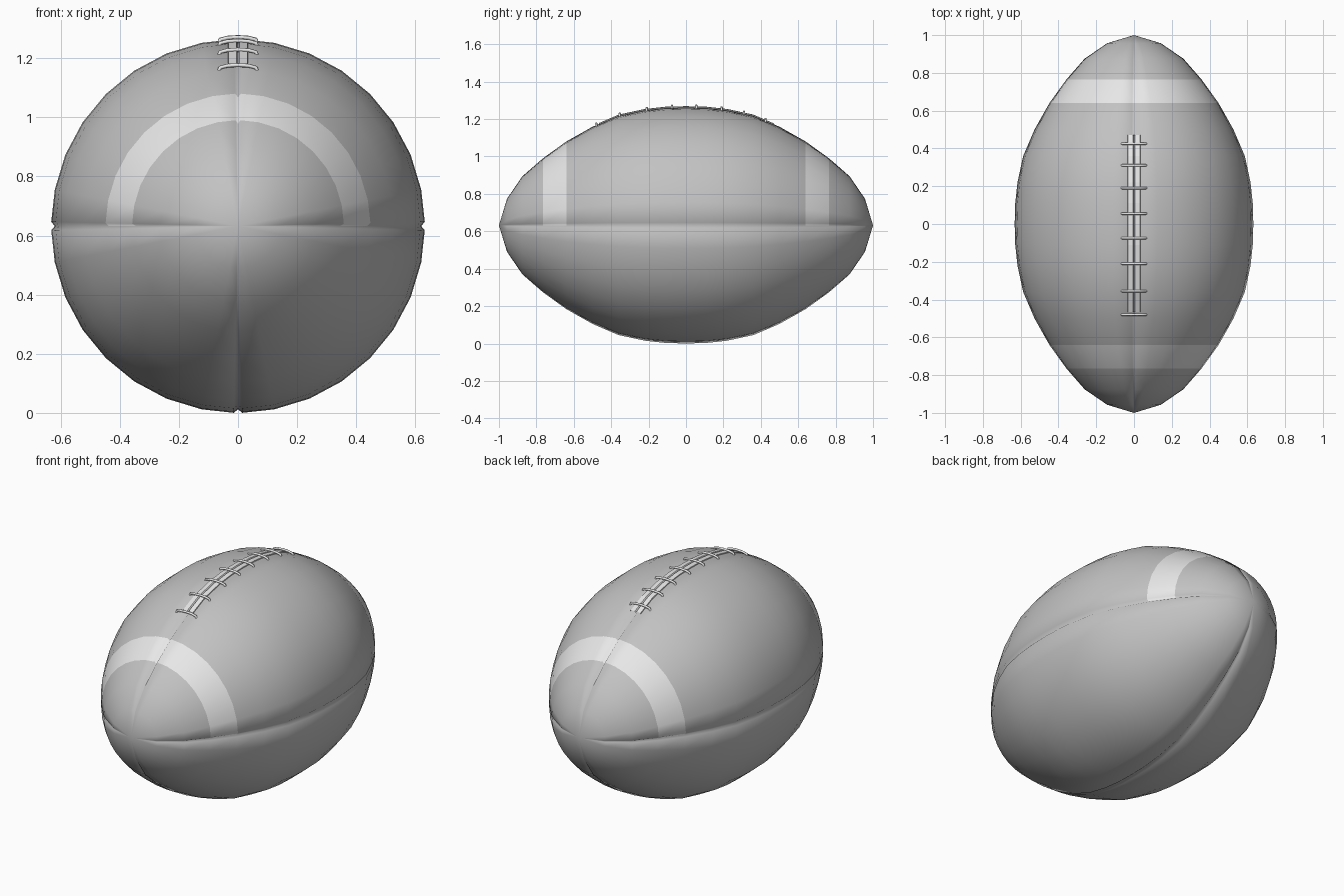
import bpy, bmesh, math

if "Cube" in bpy.data.objects:
    bpy.data.objects.remove(bpy.data.objects["Cube"])

CZ = 0.632  # height of the long axis
# half profile: (distance along the ball, radius)
HALF = [(0.0, 0.632), (0.11, 0.629), (0.22, 0.617), (0.36, 0.587), (0.5, 0.527),
        (0.64, 0.448), (0.765, 0.358), (0.875, 0.262), (0.957, 0.142)]
RINGS = [(-y, r) for y, r in reversed(HALF[1:])] + HALF


def material(name, v):
    m = bpy.data.materials.new(name)
    m.diffuse_color = (v, v, v, 1)
    m.use_nodes = True
    m.node_tree.nodes["Principled BSDF"].inputs["Base Color"].default_value = m.diffuse_color
    return m


leather = material("mid_grey", 0.54)
pale = material("pale_grey", 0.8)


def radius(y):
    y = abs(y)
    for (a, ra), (b, rb) in zip(HALF, HALF[1:]):
        if a <= y <= b:
            return ra + (rb - ra) * (y - a) / (b - a)
    return 0.0


def finish(bm, name, mats):
    bmesh.ops.recalc_face_normals(bm, faces=bm.faces)
    me = bpy.data.meshes.new(name)
    bm.to_mesh(me)
    bm.free()
    for m in mats:
        me.materials.append(m)
    for p in me.polygons:
        p.use_smooth = True
    ob = bpy.data.objects.new(name, me)
    bpy.context.collection.objects.link(ob)
    return ob


# ball: four panels meeting in narrow grooves
angles = []
for q in range(4):
    for d in [0, 1.3] + [11.25 * i for i in range(1, 8)] + [88.7]:
        angles.append((q * 90 + d, d == 0))
bm = bmesh.new()
rows = []
for y, r in RINGS:
    row = []
    for a, seam in angles:
        rr = r - 0.012 * min(1, r / 0.3) if seam else r
        t = math.radians(a)
        row.append(bm.verts.new((rr * math.cos(t), y, CZ + rr * math.sin(t))))
    rows.append(row)
n = len(angles)
for ra, rb in zip(rows, rows[1:]):
    for i in range(n):
        j = (i + 1) % n
        f = bm.faces.new((ra[i], ra[j], rb[j], rb[i]))
        c = f.calc_center_median()
        # painted bands on the upper panels only
        if 0.64 < abs(c.y) < 0.765 and c.z > CZ:
            f.material_index = 1
for row, s in ((rows[0], -1), (rows[-1], 1)):
    tip = bm.verts.new((0, s, CZ))
    for i in range(n):
        bm.faces.new((row[i], row[(i + 1) % n], tip))
finish(bm, "ball", [leather, pale])

# lace strip: thin pale band with a centre slit
bm = bmesh.new()
ys = [-0.465] + [y for y, r in RINGS if abs(y) < 0.4] + [0.47]
prof = [(-0.034, -0.006), (-0.032, 0.003), (-0.005, 0.005), (0, -0.003),
        (0.005, 0.005), (0.032, 0.003), (0.034, -0.006)]
rows = [[bm.verts.new((x, y, CZ + radius(y) + h)) for x, h in prof] for y in ys]
for ra, rb in zip(rows, rows[1:]):
    for i in range(len(prof) - 1):
        bm.faces.new((ra[i], ra[i + 1], rb[i + 1], rb[i]))
strip = finish(bm, "lace_strip", [pale])
for p in strip.data.polygons:
    p.use_smooth = False
if strip.data.polygons[2].normal.z < 0:
    strip.data.flip_normals()

# cross laces: thin bent cords
for k, y in enumerate([0.425, 0.31, 0.19, 0.055, -0.075, -0.21, -0.355, -0.48]):
    cu = bpy.data.curves.new("lace", "CURVE")
    cu.dimensions = "3D"
    cu.bevel_depth = 0.0065
    cu.bevel_resolution = 2
    cu.use_fill_caps = True
    sp = cu.splines.new("POLY")
    pts = [(-0.066, -0.014), (-0.06, 0.001), (-0.035, 0.007), (0, 0.009),
           (0.035, 0.007), (0.06, 0.001), (0.066, -0.014)]
    sp.points.add(len(pts) - 1)
    for p, (x, h) in zip(sp.points, pts):
        p.co = (x, y, CZ + radius(y) + h, 1)
    sp.use_smooth = True
    cu.materials.append(pale)
    ob = bpy.data.objects.new("lace_%d" % (k + 1), cu)
    bpy.context.collection.objects.link(ob)
